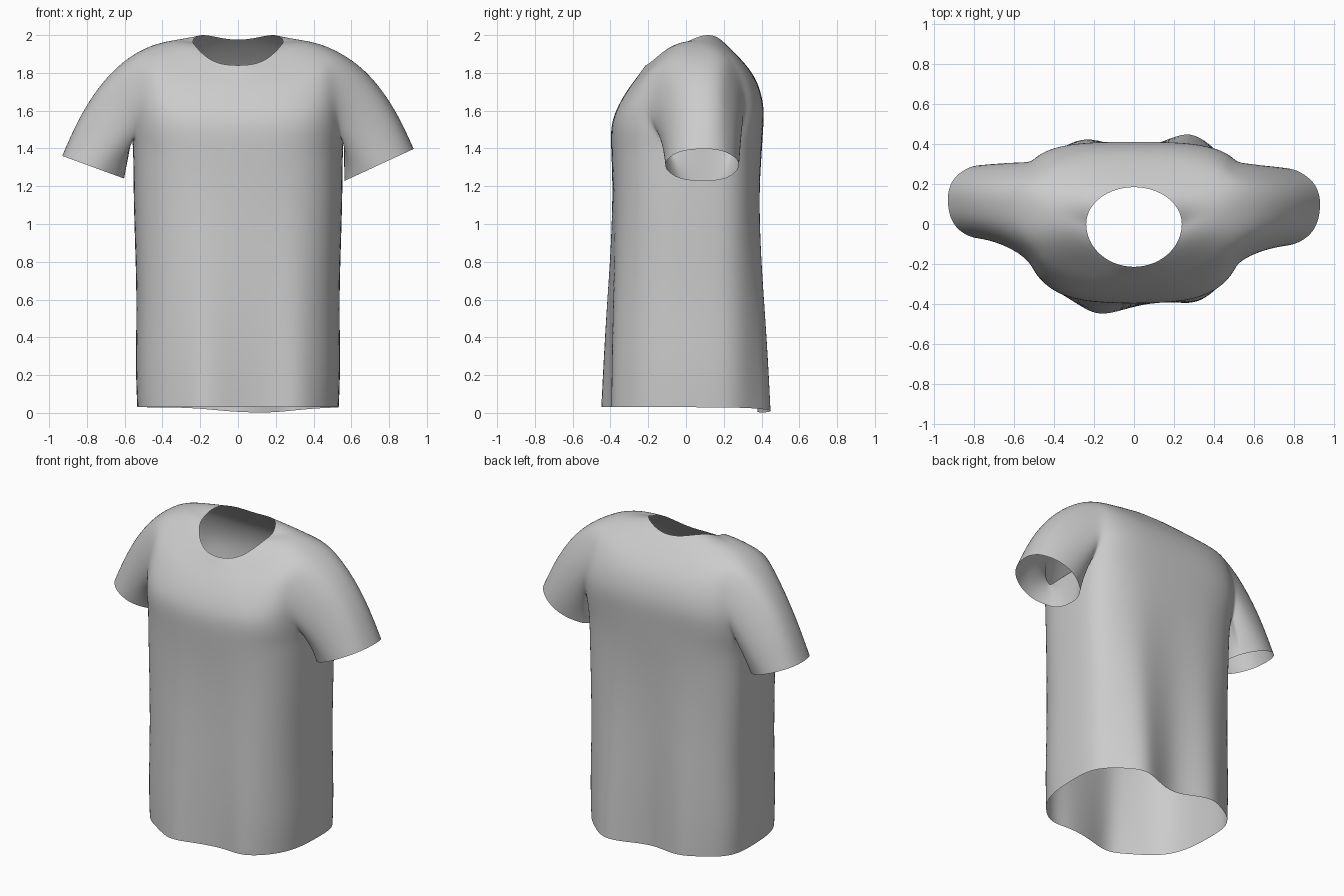
import bpy, bmesh, math
from mathutils import Vector

cube = bpy.data.objects.get("Cube")
if cube:
    bpy.data.objects.remove(cube, do_unlink=True)

COLUMNS = 36          # points around the body
HALF_HOLE = 3         # armhole half width in columns
SLEEVE_STEPS = 5

# Body rings: height, half width, front y, back y
body_rings = [
    (0.03, 0.535, -0.405, 0.405),
    (0.25, 0.545, -0.405, 0.405),
    (0.55, 0.537, -0.40, 0.40),
    (0.85, 0.545, -0.39, 0.39),
    (1.15, 0.555, -0.387, 0.39),
    (1.35, 0.555, -0.395, 0.40),
]
# Yoke rings: side z, front z, back z, half width, front y, back y, centre y,
# squareness, hump, armhole widening
yoke_rings = [
    (1.47, 1.48, 1.50, 0.56, -0.403, 0.41, 0.12, 3.2, 0, -0.2),
    (1.58, 1.555, 1.60, 0.56, -0.39, 0.415, 0.13, 3.4, 0, -0.04),
    (1.70, 1.62, 1.69, 0.56, -0.363, 0.40, 0.12, 3.3, 0, 0.04),
    (1.82, 1.68, 1.77, 0.55, -0.33, 0.37, 0.1, 3, 0, 0.04),
    (1.91, 1.735, 1.835, 0.54, -0.293, 0.325, 0.09, 2.7, 0, 0),
    (1.955, 1.78, 1.90, 0.44, -0.258, 0.265, 0.07, 2.4, 0, 0),
    (1.975, 1.815, 1.945, 0.33, -0.233, 0.22, 0.04, 2.1, 0.012, 0),
    (1.962, 1.84, 1.975, 0.24, -0.215, 0.185, 0, 2, 0.034, 0),
]
rings = [(z, z, z, a, f, b, 0.09, 3, 0, 0) for z, a, f, b in body_rings] + yoke_rings
hole_low = len(body_rings)
hole_high = hole_low + 4


def bump(x, centre, width):
    return math.exp(-((x - centre) / width) ** 2)


def drape(p):
    """Soft vertical folds that grow toward the hem."""
    fade = max(0.0, 1 - p.z / 1.4) ** 1.3
    if p.y > 0.1:
        p.y += fade * (0.07 * bump(p.x, 0.28, 0.12) + 0.04 * bump(p.x, -0.23, 0.12)
                       - 0.05 * bump(p.x, -0.01, 0.13))
        p.z -= 0.035 * fade ** 4 * bump(p.x, 0.1, 0.25)
    elif p.y < -0.1:
        p.y -= fade * (0.07 * bump(p.x, -0.15, 0.12) + 0.025 * bump(p.x, 0.32, 0.1)
                       - 0.03 * bump(p.x, 0.1, 0.1))
    return p


def ring_point(ring, column):
    side_z, front_z, back_z, half, front, back, mid, power, hump, widen = ring
    angle = 2 * math.pi * column / COLUMNS
    angle += widen * math.sin(2 * angle)
    c, s = math.cos(angle), math.sin(angle)
    x = math.copysign(half * abs(c) ** (2 / power), c)
    if s > 0:
        reach, end_z, blend = back - mid, back_z, c * c
    else:
        reach, end_z, blend = front - mid, front_z, abs(c) ** 2.8
    y = mid + reach * abs(s) ** (2 / power)
    z = end_z + (side_z - end_z) * blend + hump * 2.6 * max(0, s) * c * c
    return drape(Vector((x, y, z)))


bm = bmesh.new()
grid = [[bm.verts.new(ring_point(r, k)) for k in range(COLUMNS)] for r in rings]


def in_hole(row, column):
    near = any((column - start + HALF_HOLE) % COLUMNS < 2 * HALF_HOLE
               for start in (0, COLUMNS // 2))
    return near and hole_low <= row < hole_high


# Body and yoke, leaving the two armholes open
for r in range(len(rings) - 1):
    for k in range(COLUMNS):
        if not in_hole(r, k):
            n = (k + 1) % COLUMNS
            bm.faces.new((grid[r][k], grid[r][n], grid[r + 1][n], grid[r + 1][k]))


def add_sleeve(start, cuff_centre, cuff_axis, cuff_depth):
    """Sleeve swept from the armhole border to the cuff."""
    cols = [(start + d) % COLUMNS for d in range(-HALF_HOLE, HALF_HOLE + 1)]
    rows = range(hole_low + 1, hole_high)
    loop = [grid[hole_low][k] for k in cols]
    loop += [grid[r][cols[-1]] for r in rows]
    loop += [grid[hole_high][k] for k in reversed(cols)]
    loop += [grid[r][cols[0]] for r in reversed(rows)]
    middle = sum((v.co for v in loop), Vector()) / len(loop)
    side = math.copysign(1, cuff_centre.x)
    paths = []
    for v in loop:
        phi = math.atan2(v.co.y - middle.y, v.co.z - middle.z)
        up, across = math.cos(phi), math.sin(phi)
        end = cuff_centre + cuff_axis * up + Vector((0, cuff_depth * across, 0))
        lift = max(0, up)
        control = (v.co + end) / 2 + Vector((side * 0.04 * lift, 0, 0.14 * lift))
        control.y = end.y + 0.015 * across
        path = [v]
        for i in range(1, SLEEVE_STEPS + 1):
            t = i / SLEEVE_STEPS
            path.append(bm.verts.new(v.co * (1 - t) ** 2 + control * 2 * t * (1 - t) + end * t * t))
        paths.append(path)
    for i, path in enumerate(paths):
        after = paths[(i + 1) % len(paths)]
        for j in range(SLEEVE_STEPS):
            bm.faces.new((path[j], after[j], after[j + 1], path[j + 1]))


add_sleeve(0, Vector((0.745, 0.087, 1.312)), Vector((0.19, 0, 0.088)), 0.2)
add_sleeve(COLUMNS // 2, Vector((-0.765, 0.112, 1.3)), Vector((-0.17, 0, 0.062)), 0.188)

bmesh.ops.delete(bm, geom=[v for v in bm.verts if not v.link_faces], context='VERTS')
bmesh.ops.recalc_face_normals(bm, faces=bm.faces)
# Make the cloth face outward
front_face = min(bm.faces, key=lambda f: f.calc_center_median().y)
if front_face.normal.y > 0:
    bmesh.ops.reverse_faces(bm, faces=bm.faces)

mesh = bpy.data.meshes.new("shirt")
bm.to_mesh(mesh)
bm.free()
shirt = bpy.data.objects.new("shirt", mesh)
bpy.context.collection.objects.link(shirt)
for face in mesh.polygons:
    face.use_smooth = True

smooth = shirt.modifiers.new("smooth_cloth", 'SUBSURF')
smooth.levels = smooth.render_levels = 2

# Plain grey cloth
cloth = bpy.data.materials.new("grey_cloth")
cloth.use_nodes = True
grey = (0.6, 0.6, 0.6, 1)
cloth.diffuse_color = grey
cloth.node_tree.nodes["Principled BSDF"].inputs["Base Color"].default_value = grey
mesh.materials.append(cloth)
